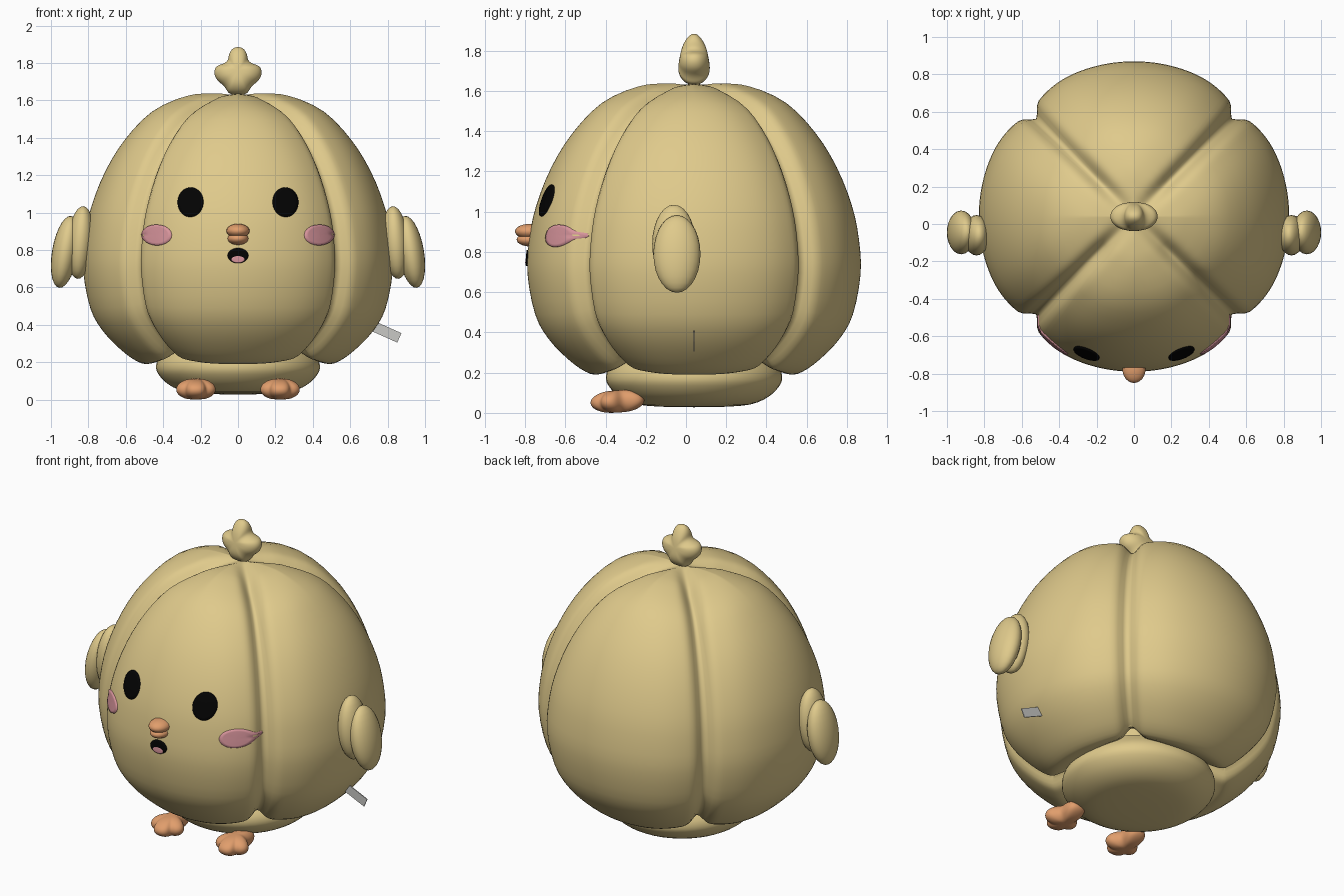
import bpy, bmesh, math
from mathutils import Vector, Matrix
from mathutils.bvhtree import BVHTree

if "Cube" in bpy.data.objects:
    bpy.data.objects.remove(bpy.data.objects["Cube"])


def material(name, rgb):
    m = bpy.data.materials.new(name)
    m.use_nodes = True
    m.diffuse_color = (*rgb, 1)
    m.node_tree.nodes["Principled BSDF"].inputs["Base Color"].default_value = (*rgb, 1)
    return m


YELLOW = material("soft yellow plush", (0.74, 0.59, 0.26))
BLACK = material("black felt", (0.001, 0.001, 0.001))
PINK = material("pink felt", (0.69, 0.30, 0.335))
ORANGE = material("orange plush", (0.75, 0.34, 0.15))
GREY = material("grey label", (0.58, 0.58, 0.56))
CY = 0.04  # depth of the body axis


def finish(bm, name, mat, subsurf=0, closed=True):
    if closed:
        bmesh.ops.recalc_face_normals(bm, faces=bm.faces)
    mesh = bpy.data.meshes.new(name)
    bm.to_mesh(mesh)
    bm.free()
    mesh.materials.append(mat)
    mesh.shade_smooth()
    ob = bpy.data.objects.new(name, mesh)
    bpy.context.collection.objects.link(ob)
    if subsurf:
        mod = ob.modifiers.new("soften", 'SUBSURF')
        mod.levels = mod.render_levels = subsurf
    return ob


def smooth_path(pts, steps=3):
    """Catmull-Rom curve through the profile points."""
    p = [Vector(q) for q in pts]
    p = [2 * p[0] - p[1]] + p + [2 * p[-1] - p[-2]]
    out = []
    for a, b, c, d in zip(p, p[1:], p[2:], p[3:]):
        for k in range(steps):
            t = k / steps
            out.append(0.5 * (2 * b + (c - a) * t + (2 * a - 5 * b + 4 * c - d) * t ** 2
                              + (3 * b - a - 3 * c + d) * t ** 3))
    return out + [p[-2]]


def lathe(name, profile, mat, segs, seams=0):
    """Revolve a profile, pressing four diagonal seams in along its normal."""
    path = smooth_path(profile)
    bm = bmesh.new()
    rows = []
    for i, p in enumerate(path):
        t = (path[min(i + 1, len(path) - 1)] - path[max(i - 1, 0)]).normalized()
        normal = Vector((-t.y, t.x))
        row = []
        for k in range(segs):
            a = 2 * math.pi * k / segs
            arc = p.x * ((a % (math.pi / 2)) - math.pi / 4)
            # a sharp stitch line within a broad rounding of the lobe
            dent = .058 * math.exp(-(arc / .045) ** 2) + .032 * math.exp(-(arc / .17) ** 2)
            q = p - normal * dent * seams * min(1, .2 + p.x / .35)
            r = max(q.x, 0)
            row.append(bm.verts.new((r * math.cos(a), CY + r * math.sin(a), q.y)))
        rows.append(row)
    for a, b in zip(rows, rows[1:]):
        for k in range(segs):
            n = (k + 1) % segs
            bm.faces.new((a[k], a[n], b[n], b[k]))
    bmesh.ops.remove_doubles(bm, verts=bm.verts, dist=0.0005)
    return finish(bm, name, mat)


# Body of four stuffed lobes, and the round bottom panel
body = lathe("body", [(0, 1.65), (.15, 1.65), (.28, 1.628), (.46, 1.54), (.605, 1.39),
                      (.71, 1.22), (.785, 1.03), (.82, .86), (.828, .69), (.79, .49),
                      (.725, .37), (.63, .27), (.54, .205), (.47, .192), (.36, .24)],
             YELLOW, 200, 1)
lathe("bottom_panel", [(.36, .3), (.42, .23), (.438, .18), (.425, .135), (.37, .08),
                       (.28, .042), (.14, .03), (0, .028)], YELLOW, 48)

tree = BVHTree.FromPolygons([v.co for v in body.data.vertices],
                            [p.vertices for p in body.data.polygons])


def patch(name, x, z, rx, rz, mat, lift=0.007, tilt=0.0):
    """Felt oval laid onto the front of the body, its rim tucked in."""
    bm = bmesh.new()
    rows = []
    turn = Matrix.Rotation(tilt, 2)
    for s in (0.02, 0.25, 0.5, 0.75, 0.97, 1):
        row = []
        for k in range(32):
            a = 2 * math.pi * k / 32
            p = turn @ Vector((s * rx * math.cos(a), s * rz * math.sin(a)))
            hit, normal, _, _ = tree.ray_cast(Vector((x + p.x, -2, z + p.y)),
                                              Vector((0, 1, 0)))
            if normal.y > 0:
                normal = -normal
            row.append(bm.verts.new(hit + normal * (-.003 if s == 1 else lift)))
        rows.append(row)
    bm.faces.new(rows[0])
    for a, b in zip(rows, rows[1:]):
        for k in range(32):
            n = (k + 1) % 32
            bm.faces.new((b[k], b[n], a[n], a[k]))
    return finish(bm, name, mat, closed=False)


def ellipsoid(name, loc, radii, mat, tilt=0.0):
    bm = bmesh.new()
    m = Matrix.Translation(loc) @ Matrix.Rotation(tilt, 4, 'Y') @ Matrix.Diagonal((*radii, 1))
    bmesh.ops.create_uvsphere(bm, u_segments=24, v_segments=14, radius=1, matrix=m)
    return finish(bm, name, mat)


def pillow(name, half, depth, mat, matrix, taper=0.0):
    """Stuffed shape from half an outline, mirrored and puffed on both sides."""
    outline = half + [(-x, y) for x, y in reversed(half) if x > 0]
    n = len(outline)
    bm = bmesh.new()
    rim = [bm.verts.new((x, y, 0)) for x, y in outline]
    for side in (1, -1):
        prev = rim
        for s in (0.92, 0.6, 0.25):
            h = side * depth * math.sqrt(1 - s ** 3)
            row = [bm.verts.new((x * s, y * s, h * (1 - taper * y * s))) for x, y in outline]
            for k in range(n):
                j = (k + 1) % n
                bm.faces.new((prev[k], prev[j], row[j], row[k]))
            prev = row
        bm.faces.new(prev)
    bm.transform(matrix)
    return finish(bm, name, mat, 2)


# Face
for side, label in ((1, "left"), (-1, "right")):
    patch(label + "_eye", side * .253, 1.055, .069, .08, BLACK, tilt=side * .12)
    patch(label + "_cheek", side * .433, .88, .08, .056, PINK)
patch("mouth", 0, .77, .056, .041, BLACK)
patch("tongue", 0, .75, .036, .018, PINK, 0.0095)
ellipsoid("upper_beak", (0, -.775, .902), (.062, .075, .038), ORANGE)
ellipsoid("lower_beak", (0, -.772, .861), (.056, .07, .034), ORANGE)

# Head tuft: a three-lobed pillow standing upright
pillow("head_tuft", [(0, .127), (.035, .115), (.052, .08), (.052, .05), (.08, .03),
                     (.12, .022), (.135, -.015), (.118, -.06), (.08, -.085), (.06, -.115),
                     (.05, -.135), (0, -.14)],
       .073, YELLOW, Matrix.Translation((0, CY, 1.765)) @ Matrix.Rotation(math.pi / 2, 4, 'X'),
       2.6)

# Wings of two padded layers, and three-toed feet
for side, label in ((1, "left"), (-1, "right")):
    ellipsoid(label + "_wing_inner", (side * .842, -.06, .84), (.07, .108, .195), YELLOW,
              -side * .08)
    ellipsoid(label + "_wing_outer", (side * .924, -.045, .79), (.07, .117, .195), YELLOW,
              -side * .17)
    pillow(label + "_foot", [(0, .14), (.045, .13), (.064, .09), (.055, .035), (.075, .01),
                             (.105, -.015), (.112, -.055), (.085, -.085), (.055, -.085),
                             (.05, -.115), (.03, -.135), (0, -.14)],
           .056, ORANGE, Matrix.Translation((side * .225, -.34, .057))
           @ Matrix.Rotation(.06, 4, 'X'))

# Side label sewn into the left lobe
bm = bmesh.new()
bmesh.ops.create_cube(bm, size=1, matrix=Matrix.Translation((.785, CY, .365))
                      @ Matrix.Rotation(.42, 4, 'Y') @ Matrix.Diagonal((.17, .006, .055, 1)))
side_label = finish(bm, "side_label", GREY)
side_label.data.shade_flat()
